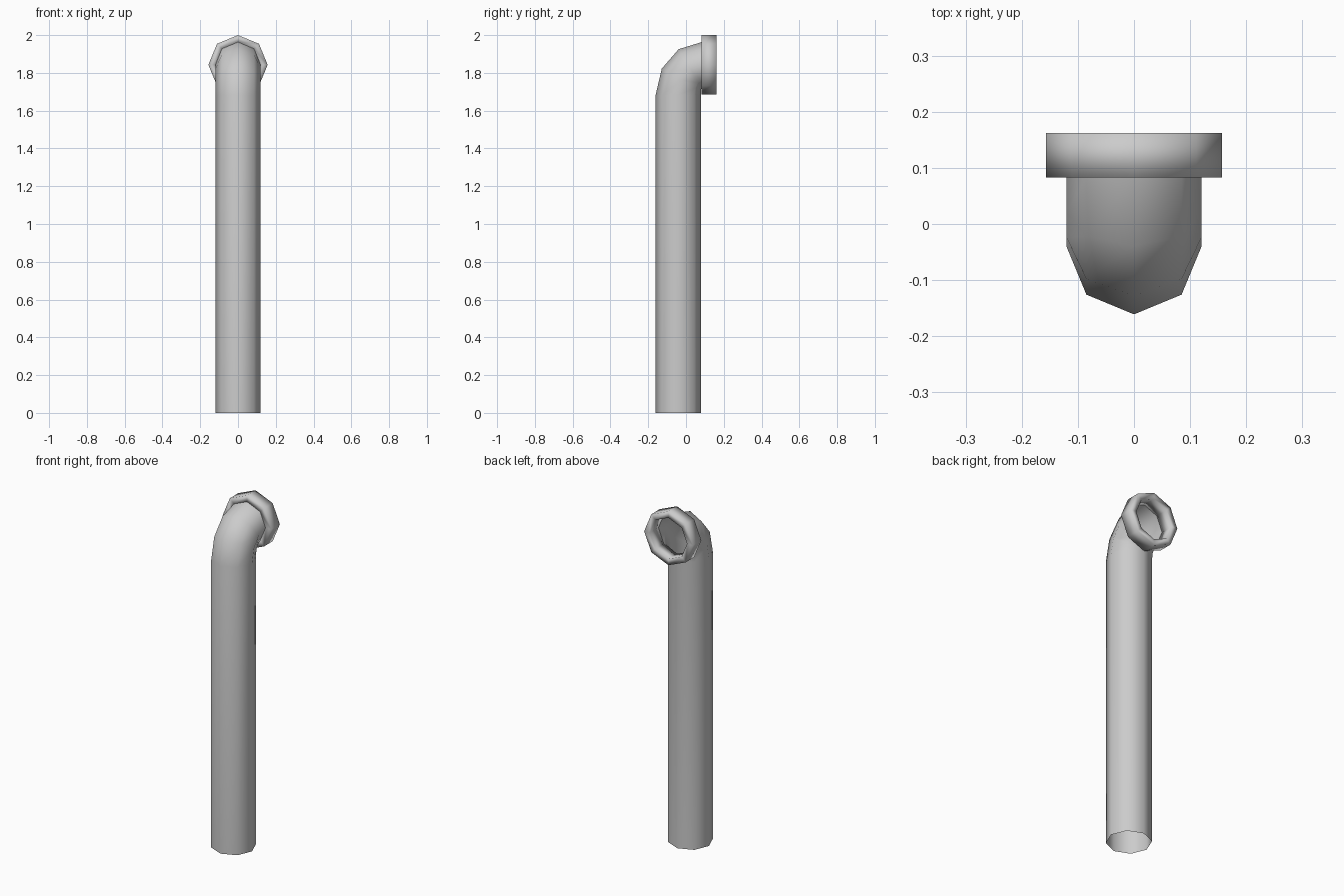
import bpy, bmesh
from math import sin, cos, pi, radians
from mathutils import Vector

if "Cube" in bpy.data.objects:
    bpy.data.objects.remove(bpy.data.objects["Cube"])

SIDES = 8
PIPE_R, RING_R = 0.12, 0.157
PIPE_Y, BEND_Z = -0.041, 1.682      # vertical axis and start of the bend
END_Y, END_Z = 0.083, 1.843         # mouth of the pipe
RING_BACK = 0.162


def section(bm, y, z, tilt, r):
    """Octagon lying flat at tilt 0, facing +y at tilt 90 degrees."""
    side = Vector((1, 0, 0))
    up = Vector((0, -cos(tilt), sin(tilt)))
    c = Vector((0, y, z))
    return [bm.verts.new(c + r * (cos(2 * pi * i / SIDES) * side + sin(2 * pi * i / SIDES) * up))
            for i in range(SIDES)]


def loft(name, sections, closed=False):
    """Skin a row of octagon sections into one smooth object."""
    bm = bmesh.new()
    rows = [section(bm, *s) for s in sections]
    pairs = list(zip(rows, rows[1:]))
    if closed:
        pairs.append((rows[-1], rows[0]))
    for a, b in pairs:
        for i in range(SIDES):
            j = (i + 1) % SIDES
            bm.faces.new((a[j], a[i], b[i], b[j])).smooth = True
    if closed:
        bmesh.ops.recalc_face_normals(bm, faces=bm.faces[:])
    else:
        bmesh.ops.reverse_faces(bm, faces=[f for f in bm.faces
            if f.normal.length >= 0 and FLIP])
    mesh = bpy.data.meshes.new(name)
    bm.to_mesh(mesh)
    bm.free()
    ob = bpy.data.objects.new(name, mesh)
    bpy.context.collection.objects.link(ob)
    return ob


FLIP = True  # octagons run clockwise seen from the mouth

# Open pipe: straight shaft, then a three-segment elbow
path = [(PIPE_Y, 0, 0, PIPE_R)]
for deg in (0, 30, 60, 90):
    t = radians(deg)
    path.append((END_Y - (END_Y - PIPE_Y) * cos(t),
                 BEND_Z + (END_Z - BEND_Z) * sin(t), t, PIPE_R))
loft("pipe", path)

# Collar ring around the mouth
q = pi / 2
loft("collar", [(END_Y, END_Z, q, PIPE_R), (END_Y, END_Z, q, RING_R),
                (RING_BACK, END_Z, q, RING_R), (RING_BACK, END_Z, q, PIPE_R)], closed=True)
